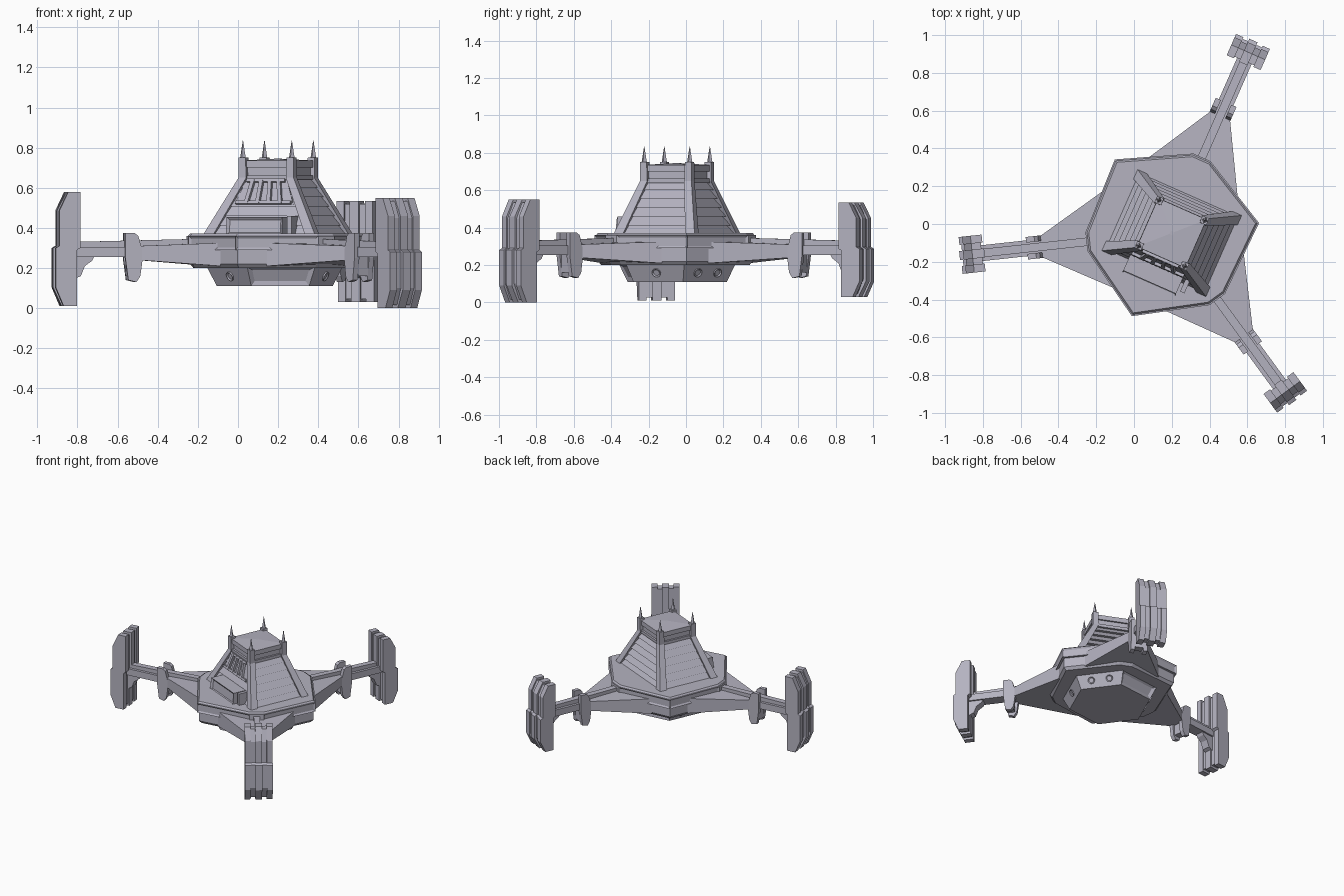
import bpy, bmesh
from math import radians, cos, sin, atan2
from mathutils import Matrix, Vector

cube = bpy.data.objects.get("Cube")
if cube:
    bpy.data.objects.remove(cube)

mat = bpy.data.materials.new("pale lavender grey")
mat.use_nodes = True
COLOUR = (0.46, 0.45, 0.53, 1)
mat.diffuse_color = COLOUR
mat.node_tree.nodes["Principled BSDF"].inputs["Base Color"].default_value = COLOUR

CENTRE = Matrix.Translation((0.183, -0.047, 0))
TURN = 66.2
ARMS = {"back": (TURN, 0.03, 0.535), "right": (TURN + 120, 0.01, 0.58), "left": (TURN + 240, 0.0, 0.55)}


def spin(deg, axis="Z"):
    return Matrix.Rotation(radians(deg), 4, axis)


def finish(name, bm, m):
    bmesh.ops.recalc_face_normals(bm, faces=bm.faces[:])
    mesh = bpy.data.meshes.new(name)
    bm.to_mesh(mesh)
    bm.free()
    mesh.transform(m)
    mesh.materials.append(mat)
    ob = bpy.data.objects.new(name, mesh)
    bpy.context.collection.objects.link(ob)
    return ob


def loft(name, rings, m, panel=None):
    """Skin rings of equal length, cap the ends; panel = (rule, width, depth) insets faces."""
    bm = bmesh.new()
    vs = [[bm.verts.new(p) for p in r] for r in rings]
    n = len(rings[0])
    for a, b in zip(vs, vs[1:]):
        for i in range(n):
            j = (i + 1) % n
            bm.faces.new((a[i], a[j], b[j], b[i]))
    bm.faces.new(vs[0][::-1])
    bm.faces.new(vs[-1])
    bmesh.ops.recalc_face_normals(bm, faces=bm.faces[:])
    if panel:
        rule, width, depth = panel
        faces = [f for f in bm.faces if rule(f)]
        bmesh.ops.inset_individual(bm, faces=faces, thickness=width, depth=depth, use_even_offset=True)
    return finish(name, bm, m)


def side(name, prof, y0, y1, m):
    """Extrude an x-z profile along y."""
    return loft(name, [[(x, y, z) for x, z in prof] for y in (y0, y1)], m)


def rect(x0, x1, y0, y1, z):
    return [(x0, y0, z), (x1, y0, z), (x1, y1, z), (x0, y1, z)]


def box(name, x, y, z, m):
    return loft(name, [rect(*x, *y, z[0]), rect(*x, *y, z[1])], m)


# Hull: hexagon with blunted corners where the arms leave
def hull_ring(k, z):
    pts = []
    for i in range(3):
        a = TURN + 120 * i
        for da, r in ((-6.5, 0.44), (6.5, 0.44), (60, 0.482)):
            t = radians(a + da)
            pts.append((r * k * cos(t), r * k * sin(t), z))
    return pts


def hexagon(r, z):
    return [(r * cos(radians(TURN + 60 * i)), r * sin(radians(TURN + 60 * i)), z) for i in range(6)]


def broad_wall(f):
    return abs(f.normal.z) < 0.2 and f.calc_area() > 0.012


loft("hull_lower_slab", [hull_ring(0.92, 0.20), hull_ring(0.96, 0.22), hull_ring(0.96, 0.30)], CENTRE)
loft("hull_upper_slab", [hull_ring(1, 0.29), hull_ring(1, 0.36)], CENTRE, (broad_wall, 0.012, -0.008))
loft("deck", [hull_ring(0.99, 0.355), hull_ring(0.96, 0.372)], CENTRE)


# Belly with recessed hatches on two faces, portholes on the others
def hatch_face(f):
    return abs(f.normal.z) < 0.9 and abs(f.normal.y) > 0.75


loft("belly", [hexagon(0.29, 0.11), hexagon(0.34, 0.205)], CENTRE, (hatch_face, 0.022, -0.012))
for deg, offsets in ((36, (-0.065, 0.065)), (156, (-0.065, 0.065)), (216, (0,)), (336, (0,))):
    for off in offsets:
        bm = bmesh.new()
        tilt = spin(deg + 6.2 - 6) @ Matrix.Translation((0.273, off, 0.16)) @ spin(115, "Y")
        bmesh.ops.create_cone(bm, cap_ends=True, segments=12, radius1=0.026, radius2=0.024, depth=0.016)
        caps = [f for f in bm.faces if len(f.verts) > 4]
        bmesh.ops.inset_individual(bm, faces=caps, thickness=0.007, depth=-0.006)
        finish("porthole", bm, CENTRE @ tilt)

# Arms with gusset, clamp and end pod
POD = [(0.998, 0.01), (1.07, 0.01), (1.113, 0.10), (1.113, 0.29), (1.093, 0.30),
       (1.093, 0.47), (1.045, 0.56), (0.98, 0.56), (0.98, 0.29), (0.998, 0.28)]
CORE = [(1.045 + (x - 1.045) * 0.78, 0.285 + (z - 0.285) * 0.94) for x, z in POD]
CLAMP = [(0.665, 0.27), (0.69, 0.36), (0.71, 0.375), (0.755, 0.375), (0.755, 0.25),
         (0.74, 0.14), (0.70, 0.13), (0.68, 0.16)]
BRACE = [(1.02, 0.14), (0.975, 0.16), (0.955, 0.21), (0.92, 0.235), (0.90, 0.27), (1.02, 0.27)]
for arm, (deg, lo, hi) in ARMS.items():
    m = CENTRE @ spin(deg)

    def gusset_ring(x, w, z0, z1):
        return [(x, -w, z0), (x, w, z0), (x, w, z1), (x, -w, z1)]

    loft(arm + "_gusset", [gusset_ring(0.30, 0.27, 0.21, 0.325), gusset_ring(0.69, 0.05, 0.24, 0.31)], m)
    box(arm + "_arm_beam", (0.5, 1.02), (-0.042, 0.042), (0.255, 0.305), m)
    side(arm + "_arm_ridge", [(0.40, 0.30), (0.40, 0.345), (1.02, 0.33), (1.02, 0.30)], -0.022, 0.022, m)
    for s in (-1, 1):
        side(arm + "_clamp_cheek", CLAMP, s * 0.03, s * 0.06, m)
    box(arm + "_clamp_foot", (0.69, 0.745), (-0.032, 0.032), (0.16, 0.27), m)
    side(arm + "_pod_brace", BRACE, -0.03, 0.03, m)
    k = (hi - lo) / 0.55
    pod_m = m @ Matrix.Translation((0, 0, lo - 0.01 * k)) @ Matrix.Diagonal((1, 1, k, 1))
    side(arm + "_pod_core", CORE, -0.088, 0.088, pod_m)
    side(arm + "_pod_centre_rib", POD, -0.024, 0.024, pod_m)
    for s in (-1, 1):
        rib = [(1.045 + (x - 1.045) * 0.92, z) for x, z in POD]
        side(arm + "_pod_side_rib", rib, s * 0.056, s * 0.098, pod_m)

# Tower: clapboard walls, each course flared at its lower edge
tower = Matrix.Translation((0.2, -0.048, 0)) @ spin(TURN - 90)
BASE_Z, NECK_Z, TOP_Z = 0.365, 0.65, 0.735


def halves(z):
    t = min(max((z - BASE_Z) / (NECK_Z - BASE_Z), 0), 1)
    return 0.305 - 0.155 * t, 0.237 - 0.087 * t


def wall_ring(z, inset, back):
    hx, hy = halves(z)
    return rect(-hx + inset, hx - inset, -hy + inset, hy - back, z)


COURSES = 6
step = (NECK_Z - BASE_Z) / COURSES
rings = []
for i in range(COURSES):
    z = BASE_Z + i * step
    rings += [wall_ring(z, 0.014, 0.010), wall_ring(z + step, 0.026, 0.032)]
loft("tower_walls", rings, tower)
box("tower_neck", (-0.128, 0.128), (-0.128, 0.128), (0.64, TOP_Z - 0.01), tower)
loft("tower_cornice", [rect(-0.14, 0.14, -0.14, 0.14, 0.70), rect(-0.14, 0.14, -0.14, 0.14, TOP_Z),
                       rect(-0.01, 0.01, -0.01, 0.01, TOP_Z + 0.01)], tower)
box("tower_sill", (-0.142, 0.142), (-0.142, 0.142), (0.64, 0.662), tower)

# Corner legs, posts and spikes
for sx in (-1, 1):
    for sy in (-1, 1):
        def leg_ring(z, w):
            hx, hy = halves(z)
            return rect(sx * (hx - w), sx * hx, sy * (hy - w), sy * hy, z)
        loft("corner_leg", [leg_ring(BASE_Z, 0.055), leg_ring(NECK_Z, 0.042), leg_ring(0.75, 0.038)], tower)
        bm = bmesh.new()
        bmesh.ops.create_cone(bm, cap_ends=True, segments=4, radius1=0.016, radius2=0.001, depth=0.09)
        finish("spike", bm, tower @ Matrix.Translation((sx * 0.133, sy * 0.133, 0.79)))

# Front window bank lying on the sloping wall
slope = atan2(0.087, NECK_Z - BASE_Z)
front = tower @ Matrix.Translation((0, -halves(0.52)[1], 0.52)) @ Matrix.Rotation(-slope, 4, "X")
loft("window_back", [[(x, y, z) for x, z in ((-0.16, 0), (0.16, 0), (0.11, 0.13), (-0.11, 0.13))]
                     for y in (0.012, 0.03)], front)
for z in (0, 0.115):
    box("window_rail", (-0.15 + z * 0.4, 0.15 - z * 0.4), (-0.004, 0.02), (z, z + 0.016), front)
for i in range(4):
    x = (i - 1.5) * 0.062
    lean = -x * 0.25
    side("window_mullion", [(x - 0.01, 0), (x + 0.01, 0), (x + 0.01 + lean, 0.125), (x - 0.01 + lean, 0.125)],
         -0.006, 0.02, front)

# Entry block at the foot of the front wall
loft("entry_block", [rect(-0.155, 0.15, -0.295, -0.15, 0.365), rect(-0.155, 0.15, -0.285, -0.15, 0.455)], tower,
     (lambda f: f.normal.y < -0.9, 0.014, -0.012))
box("entry_post", (0.165, 0.19), (-0.265, -0.18), (0.365, 0.46), tower)
